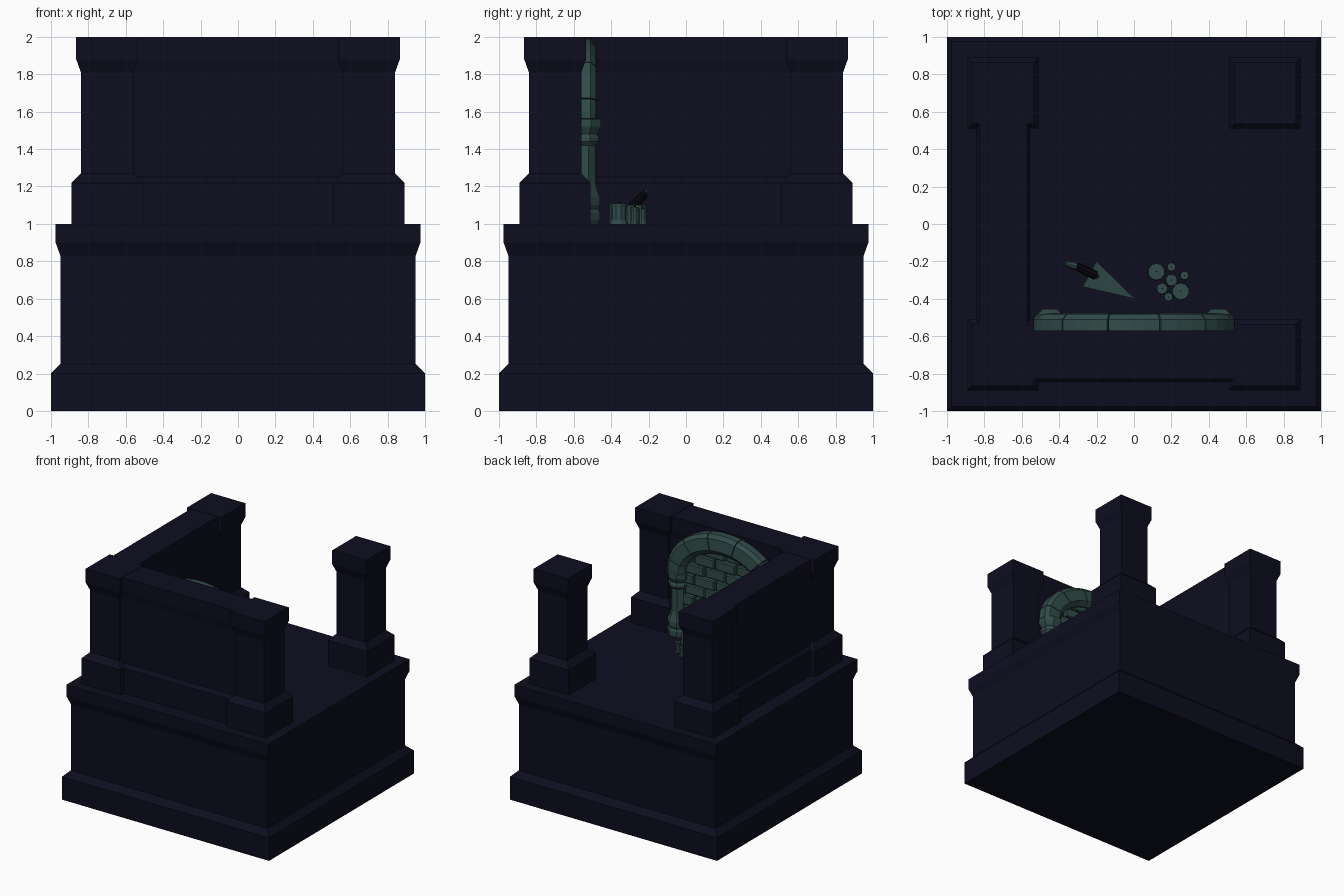
import bpy, bmesh, math
from mathutils import Vector, Matrix

if "Cube" in bpy.data.objects:
    bpy.data.objects.remove(bpy.data.objects["Cube"])


def material(name, rgb):
    m = bpy.data.materials.new(name)
    m.diffuse_color = (*rgb, 1)
    m.use_nodes = True
    m.node_tree.nodes["Principled BSDF"].inputs["Base Color"].default_value = m.diffuse_color
    return m


NAVY = material("dark navy stone", (0.004, 0.004, 0.014))
GREEN = material("grey green stone", (0.030, 0.072, 0.067))
BLACK = material("near black", (0.003, 0.003, 0.006))


def finish(name, bm, mat):
    bmesh.ops.recalc_face_normals(bm, faces=bm.faces)
    me = bpy.data.meshes.new(name)
    bm.to_mesh(me)
    bm.free()
    me.materials.append(mat)
    ob = bpy.data.objects.new(name, me)
    bpy.context.collection.objects.link(ob)
    return ob


def loft(bm, rings):
    """Skin a list of equal-length point rings and cap both ends."""
    vs = [[bm.verts.new(p) for p in r] for r in rings]
    n = len(vs[0])
    for a, b in zip(vs, vs[1:]):
        for i in range(n):
            bm.faces.new((a[i], a[(i + 1) % n], b[(i + 1) % n], b[i]))
    bm.faces.new(vs[0][::-1])
    bm.faces.new(vs[-1])


def stack(name, cx, cy, profile, mat):
    """Rectangular moulding; profile rows are (half x, half y, z)."""
    bm = bmesh.new()
    loft(bm, [[(cx + sx * hx, cy + sy * hy, z) for sx, sy in
               ((-1, -1), (1, -1), (1, 1), (-1, 1))] for hx, hy, z in profile])
    return finish(name, bm, mat)


def turned(bm, cx, cy, profile, sides=8):
    """Faceted turned part; profile rows are (apothem, z)."""
    k = 1 / math.cos(math.pi / sides)
    ang = [(i + 0.5) * 2 * math.pi / sides for i in range(sides)]
    loft(bm, [[(cx + r * k * math.cos(a), cy + r * k * math.sin(a), z)
               for a in ang] for r, z in profile])


def rod(name, p, q, r1, r2, mat, sides=8):
    p, q = Vector(p), Vector(q)
    bm = bmesh.new()
    rot = (q - p).to_track_quat('Z', 'Y').to_matrix().to_4x4()
    bmesh.ops.create_cone(bm, cap_ends=True, segments=sides, radius1=r1, radius2=r2,
                          depth=(q - p).length,
                          matrix=Matrix.Translation((p + q) / 2) @ rot)
    return finish(name, bm, mat)


# plinth
stack("plinth", 0, 0, [(h, h, z) for h, z in
      ((1, 0), (1, .2), (.95, .25), (.95, .83), (.975, .9), (.975, 1))], NAVY)

# corner pillars
for sx in (-1, 1):
    for sy in (-1, 1):
        stack("corner_pillar", .7 * sx, .7 * sy, [(h, h, z) for h, z in
              ((.19, 1), (.19, 1.22), (.14, 1.27), (.14, 1.81), (.165, 1.88), (.165, 2))], NAVY)

# front and left walls
wall = ((.145, 1), (.145, 1.22), (.118, 1.25), (.118, 1.81), (.13, 1.88), (.13, 1.998))
stack("front_wall", 0, -.7, [(.57, h, z) for h, z in wall], NAVY)
stack("left_wall", -.7, 0, [(h, .57, z) for h, z in wall], NAVY)

# arch columns
for sx in (-1, 1):
    bm = bmesh.new()
    turned(bm, .45 * sx, -.545, ((.075, 1), (.085, 1.02), (.085, 1.06), (.075, 1.08),
           (.085, 1.1), (.085, 1.14), (.07, 1.18), (.06, 1.22), (.06, 1.42), (.078, 1.44),
           (.078, 1.46), (.068, 1.48), (.09, 1.52), (.09, 1.56)))
    finish("arch_column", bm, GREEN)

# arch stones on an elliptical curve
section = ((0, -.6), (0, -.51), (.03, -.482), (.13, -.475), (.17, -.51), (.17, -.6))
bounds = (-90, -75, -45, -15, 15, 45, 75, 90)
for a0, a1 in zip(bounds, bounds[1:]):
    bm = bmesh.new()
    rings = []
    for i in range(4):
        t = math.radians(a0 + .4 + (a1 - a0 - .8) * i / 3)
        rings.append([((.54 - d) * math.sin(t), y, 1.56 + (.43 - d) * math.cos(t))
                      for d, y in section])
    loft(bm, rings)
    finish("arch_stone", bm, GREEN)

# brick infill, clipped to the arch opening
bm = bmesh.new()
rh, bw = .095, .2
for row in range(10):
    z0, z1 = 1 + row * rh, 1 + (row + 1) * rh - .012
    rise = max(0, z1 - 1.56) / .36
    if rise >= 1:
        break
    lim = .44 * math.sqrt(1 - rise * rise)
    for k in range(-4, 5):
        x0 = k * bw + (bw / 2 if row % 2 else 0)
        x1 = min(x0 + bw - .012, lim)
        x0 = max(x0, -lim)
        if x1 - x0 < .02:
            continue
        y = -.525 - .012 * ((row * 2 + k) % 3 == 0)
        e = .008
        loft(bm, [[(x0, -.6, z0), (x1, -.6, z0), (x1, -.6, z1), (x0, -.6, z1)],
                  [(x0, y - e, z0), (x1, y - e, z0), (x1, y - e, z1), (x0, y - e, z1)],
                  [(x0 + e, y, z0 + e), (x1 - e, y, z0 + e),
                   (x1 - e, y, z1 - e), (x0 + e, y, z1 - e)]])
finish("brick_infill", bm, GREEN)

# candles with wicks
for x, y, r, h in ((.12, -.255, .043, .1), (.2, -.23, .022, .08), (.27, -.275, .022, .09),
                   (.2, -.3, .03, .1), (.15, -.345, .028, .1), (.25, -.36, .043, .11),
                   (.185, -.39, .022, .1)):
    bm = bmesh.new()
    turned(bm, x, y, ((r * 1.05, 1), (r * .93, 1.02), (r * .93, 1 + h - .02),
                      (r, 1 + h - .012), (r, 1 + h)), 10)
    finish("candle", bm, GREEN)
    rod("wick", (x, y, 1 + h - .01), (x, y, 1 + h + .012), .004, .004, BLACK, 5)

# trowel: blade, neck, grip and pommel
bm = bmesh.new()
tri = ((-.2, -.2, 1.05), (-.275, -.335, 1.05), (.005, -.4, 1.005))
loft(bm, [[(x, y, z + d) for x, y, z in tri] for d in (0, .012)])
finish("trowel_blade", bm, GREEN)
rod("trowel_neck", (-.2, -.28, 1.055), (-.22, -.27, 1.11), .014, .012, GREEN)
rod("trowel_grip", (-.205, -.275, 1.105), (-.31, -.225, 1.155), .025, .022, BLACK)
rod("trowel_pommel", (-.31, -.225, 1.155), (-.365, -.21, 1.17), .022, .014, GREEN)
